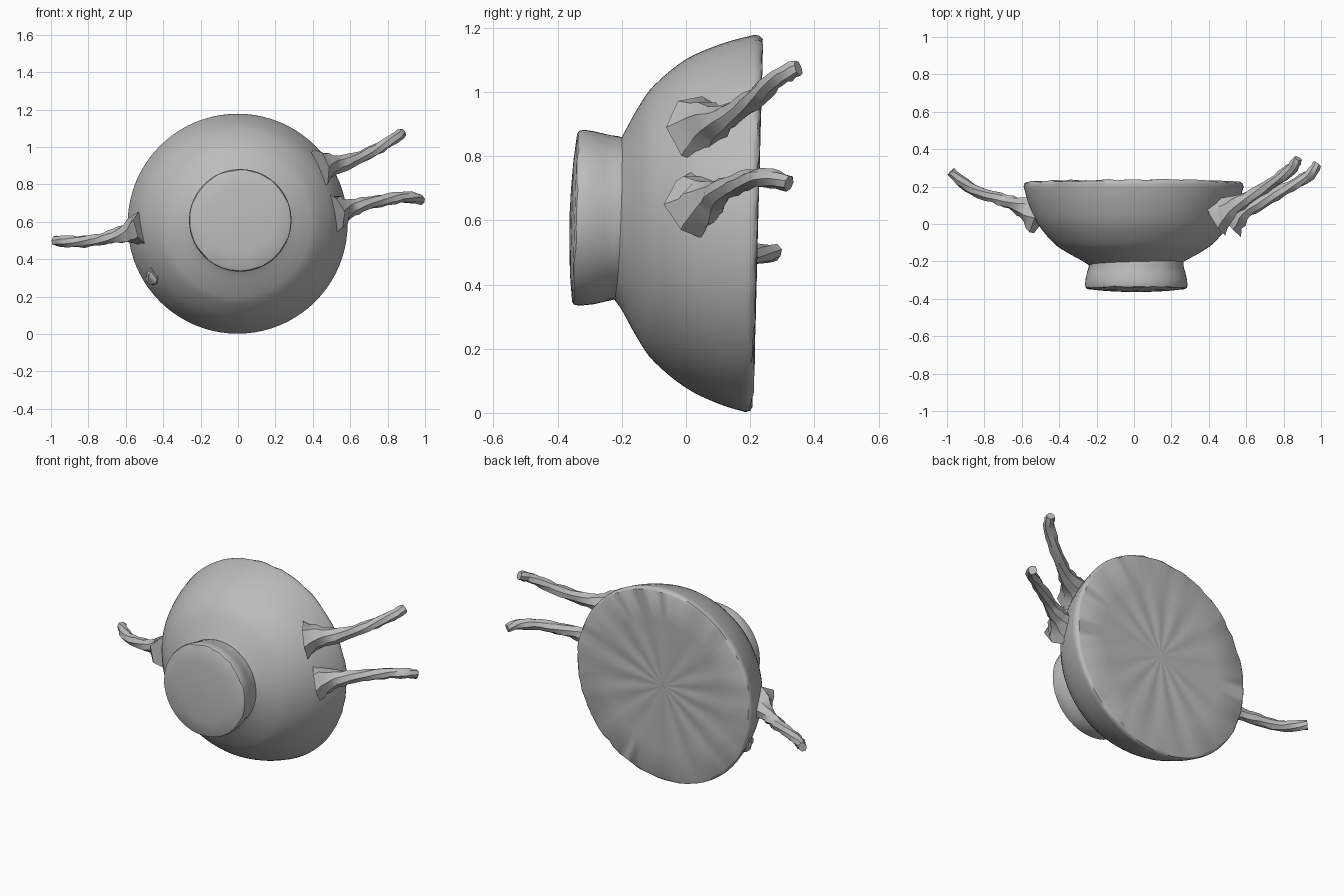
import bpy, bmesh, math, random
from mathutils import Vector

random.seed(4)
cube = bpy.data.objects.get("Cube")
if cube:
    bpy.data.objects.remove(cube, do_unlink=True)

clay = bpy.data.materials.new("grey clay")
clay.use_nodes = True
GREY = (0.5, 0.5, 0.5, 1)
clay.diffuse_color = GREY
clay.node_tree.nodes["Principled BSDF"].inputs["Base Color"].default_value = GREY


def finish(name, bm, angle):
    """Turn a bmesh into a smooth-shaded object with sharp edges kept."""
    bmesh.ops.recalc_face_normals(bm, faces=bm.faces)
    mesh = bpy.data.meshes.new(name)
    bm.to_mesh(mesh)
    bm.free()
    mesh.materials.append(clay)
    obj = bpy.data.objects.new(name, mesh)
    bpy.context.collection.objects.link(obj)
    bpy.ops.object.select_all(action='DESELECT')
    obj.select_set(True)
    bpy.context.view_layer.objects.active = obj
    bpy.ops.object.shade_smooth_by_angle(angle=math.radians(angle))


def bridge(bm, rings):
    for a, b in zip(rings, rings[1:]):
        n = len(a)
        for i in range(n):
            bm.faces.new((a[i], a[(i + 1) % n], b[(i + 1) % n], b[i]))


def spline(points, steps):
    """Catmull-Rom resampling of vectors of any size."""
    pts = [Vector(p) for p in points]
    pts = [2 * pts[0] - pts[1]] + pts + [2 * pts[-1] - pts[-2]]
    out = []
    for a, b, c, d in zip(pts, pts[1:], pts[2:], pts[3:]):
        for s in range(steps):
            t = s / steps
            out.append(0.5 * (2 * b + (c - a) * t + (2 * a - 5 * b + 4 * c - d) * t * t
                              + (3 * b - a - 3 * c + d) * t ** 3))
    return out + [pts[-2]]


def lathe(name, profile, centre, sides, tilt, worn, angle):
    """Revolve (radius, y) pairs about y; rings listed in worn get ragged."""
    bm = bmesh.new()
    rings = []
    for k, (r, y) in enumerate(profile):
        ring = []
        for i in range(sides):
            a = math.tau * i / sides
            j = random.uniform(-1, 1) * worn.get(k, 0)
            x, z = (r + j) * math.cos(a), (r + j) * math.sin(a)
            ring.append(bm.verts.new((centre[0] + x, y + j + tilt(x, y, z), centre[1] + z)))
        rings.append(ring)
    bridge(bm, rings)
    for ring in (rings[0], rings[-1]):
        bm.faces.new(ring)
    finish(name, bm, angle)


# Bowl body, with a slightly tilted rim and a gently rippled closed mouth
outer = [tuple(v) for v in spline([(0.235, -0.225), (0.27, -0.2), (0.36, -0.15),
         (0.43, -0.1), (0.512, 0.0), (0.562, 0.11), (0.588, 0.2)], 4)]
rim = len(outer)
mouth = [(0.584, 0.215), (0.572, 0.222), (0.4, 0.222), (0.2, 0.222), (0.02, 0.222)]


def body_tilt(x, y, z):
    lean = 0.026 * z * max(0, y) / 0.22
    r = math.hypot(x, z)
    ripple = 0.003 * math.sin(14 * math.atan2(z, x)) if y > 0.21 and 0.1 < r < 0.5 else 0
    return lean + ripple


lathe("bowl_body", outer + mouth, (-0.002, 0.59), 80, body_tilt,
      {rim: 0.003, rim + 1: 0.004}, 40)

# Flared foot ring with a shallow domed base
foot = [(0.24, -0.17), (0.254, -0.21), (0.254, -0.225), (0.262, -0.255),
        (0.27, -0.29), (0.274, -0.325), (0.27, -0.342), (0.262, -0.347),
        (0.18, -0.356), (0.09, -0.361), (0.01, -0.363)]
lathe("foot_ring", foot, (0.012, 0.608), 56,
      lambda x, y, z: 0.03 * z if y < -0.3 else 0, {2: 0.003, 6: 0.003}, 35)


def handle(name, path, radii, sides=7):
    """Sweep a rough, hand-formed tube along a path of points."""
    data = spline([(*p, r) for p, r in zip(path, radii)], 3)
    bm = bmesh.new()
    rings = []
    for k, v in enumerate(data):
        here = v.to_3d()
        ahead = data[min(k + 1, len(data) - 1)].to_3d()
        back = data[max(k - 1, 0)].to_3d()
        along = (ahead - back).normalized()
        u = along.cross(Vector((0, 0, 1))).normalized()
        w = u.cross(along)
        ring = []
        for i in range(sides):
            a = math.tau * i / sides + 0.12 * k
            r = v[3] * random.uniform(0.86, 1.16)
            ring.append(bm.verts.new(here + r * (u * math.cos(a) + w * math.sin(a))))
        rings.append(ring)
    bridge(bm, rings)
    for ring in (rings[0], rings[-1]):
        bm.faces.new(ring)
    finish(name, bm, 32)


# Three curved horn handles flaring into the bowl
TAPER = (0.105, 0.058, 0.038, 0.033, 0.031, 0.03, 0.025)
handle("upper_left_handle", [(0.43, 0.04, 0.89), (0.51, 0.085, 0.907), (0.6, 0.135, 0.925),
       (0.7, 0.195, 0.965), (0.79, 0.255, 1.02), (0.85, 0.305, 1.055),
       (0.877, 0.35, 1.075)], TAPER)
handle("lower_left_handle", [(0.51, 0.03, 0.65), (0.585, 0.075, 0.67), (0.66, 0.105, 0.69),
       (0.76, 0.16, 0.712), (0.87, 0.22, 0.732), (0.94, 0.265, 0.73),
       (0.98, 0.32, 0.715)], TAPER)
handle("right_handle", [(-0.5, 0.04, 0.565), (-0.585, 0.085, 0.54), (-0.66, 0.115, 0.522),
       (-0.75, 0.145, 0.505), (-0.86, 0.185, 0.492), (-0.93, 0.235, 0.495),
       (-0.98, 0.28, 0.5)], TAPER)

# Stump of the missing fourth handle
handle("broken_handle_stump", [(-0.42, 0.07, 0.33), (-0.455, 0.085, 0.3),
       (-0.482, 0.095, 0.283)], (0.07, 0.05, 0.022))
